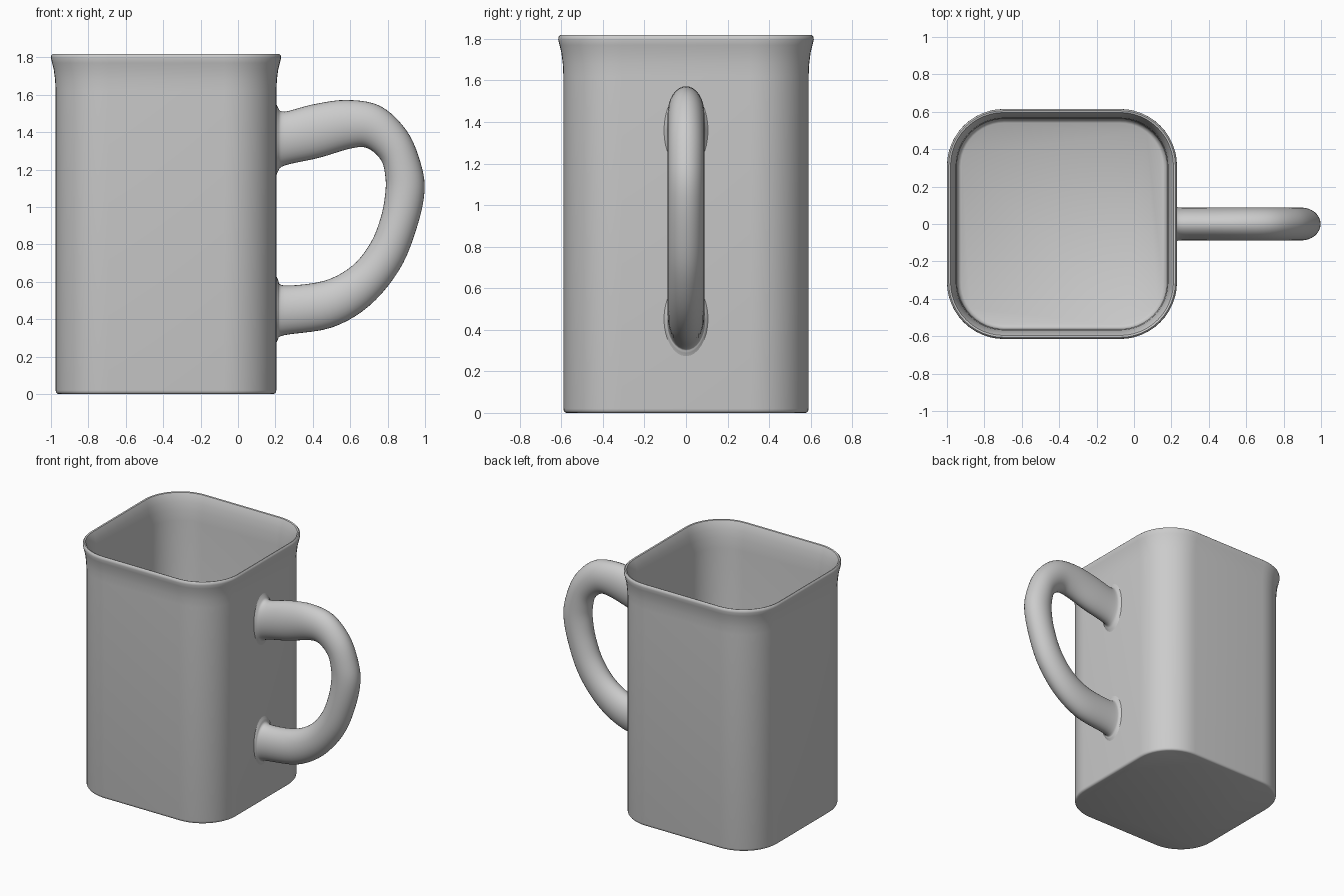
import bpy
import bmesh
from math import cos, sin, pi
from mathutils import Vector

cube = bpy.data.objects.get("Cube")
if cube:
    bpy.data.objects.remove(cube, do_unlink=True)

CENTRE_X = -0.385
HALF = 0.59
CORNER = 0.28


def loft(name, rings, angle):
    """Skin a list of closed rings, cap both ends and shade smooth."""
    bm = bmesh.new()
    loops = [[bm.verts.new(p) for p in ring] for ring in rings]
    count = len(loops[0])
    for a, b in zip(loops, loops[1:]):
        for i in range(count):
            j = (i + 1) % count
            bm.faces.new((a[i], a[j], b[j], b[i]))
    bm.faces.new(loops[0])
    bm.faces.new(loops[-1])
    bmesh.ops.recalc_face_normals(bm, faces=bm.faces)
    mesh = bpy.data.meshes.new(name)
    bm.to_mesh(mesh)
    bm.free()
    obj = bpy.data.objects.new(name, mesh)
    bpy.context.collection.objects.link(obj)
    bpy.ops.object.select_all(action='DESELECT')
    obj.select_set(True)
    bpy.context.view_layer.objects.active = obj
    bpy.ops.object.shade_smooth_by_angle(angle=angle)
    return obj


def rounded_square(half, z, steps=12):
    """Ring with rounded corners, offset evenly from the outer wall."""
    radius = CORNER + half - HALF
    ring = []
    for quarter in range(4):
        mid = (quarter + 0.5) * pi / 2
        sx = 1 if cos(mid) > 0 else -1
        sy = 1 if sin(mid) > 0 else -1
        for i in range(steps + 1):
            a = (quarter + i / steps) * pi / 2
            ring.append(Vector((CENTRE_X + sx * (half - radius) + radius * cos(a),
                                sy * (half - radius) + radius * sin(a), z)))
    return ring


def spline(points, steps):
    """Catmull-Rom samples through tuples of any length."""
    pts = [Vector(p) for p in points]
    pts = [pts[0]] + pts + [pts[-1]]
    out = []
    for p0, p1, p2, p3 in zip(pts, pts[1:], pts[2:], pts[3:]):
        for i in range(steps):
            t = i / steps
            out.append(p1 + (p2 - p0) * (t / 2)
                       + (p0 * 2 - p1 * 5 + p2 * 4 - p3) * (t * t / 2)
                       + (p1 * 3 - p0 - p2 * 3 + p3) * (t ** 3 / 2))
    return out + [pts[-1]]


# Body: outer wall, flared lip, inner wall and floor as (half width, height)
profile = [
    (0.575, 0), (0.583, 0.003), (0.588, 0.01), (0.59, 0.02),
    (0.59, 1.62), (0.593, 1.68), (0.6, 1.735), (0.609, 1.77),
    (0.615, 1.795), (0.614, 1.81), (0.606, 1.818), (0.596, 1.815),
    (0.587, 1.795), (0.576, 1.755), (0.567, 1.7), (0.562, 1.62),
    (0.56, 0.07), (0.555, 0.045), (0.54, 0.035),
]
loft("mug_body", [rounded_square(h, z) for h, z in profile], pi / 4)

# Handle: outer x, z, inner x, z and half thickness of each section
sections = [
    (0.195, 1.59, 0.195, 1.13, 0.12),
    (0.212, 1.535, 0.212, 1.185, 0.1),
    (0.25, 1.51, 0.25, 1.222, 0.088),
    (0.4, 1.548, 0.43, 1.262, 0.088),
    (0.58, 1.572, 0.6, 1.312, 0.088),
    (0.76, 1.54, 0.69, 1.315, 0.088),
    (0.9, 1.41, 0.765, 1.25, 0.088),
    (0.975, 1.24, 0.788, 1.16, 0.088),
    (0.997, 1.08, 0.787, 1.07, 0.088),
    (0.95, 0.87, 0.765, 0.95, 0.088),
    (0.86, 0.66, 0.71, 0.81, 0.088),
    (0.7, 0.47, 0.61, 0.685, 0.088),
    (0.5, 0.355, 0.46, 0.605, 0.088),
    (0.25, 0.315, 0.25, 0.58, 0.088),
    (0.212, 0.288, 0.212, 0.615, 0.1),
    (0.195, 0.235, 0.195, 0.67, 0.12),
]
SIDES = 32
handle_rings = []
for ox, oz, ix, iz, depth in spline(sections, 5):
    outer, inner = Vector((ox, 0, oz)), Vector((ix, 0, iz))
    mid, reach = (outer + inner) / 2, (outer - inner) / 2
    handle_rings.append([
        mid + reach * cos(a) + Vector((0, depth * sin(a), 0))
        for a in (2 * pi * i / SIDES for i in range(SIDES))
    ])
loft("handle", handle_rings, pi / 3)
